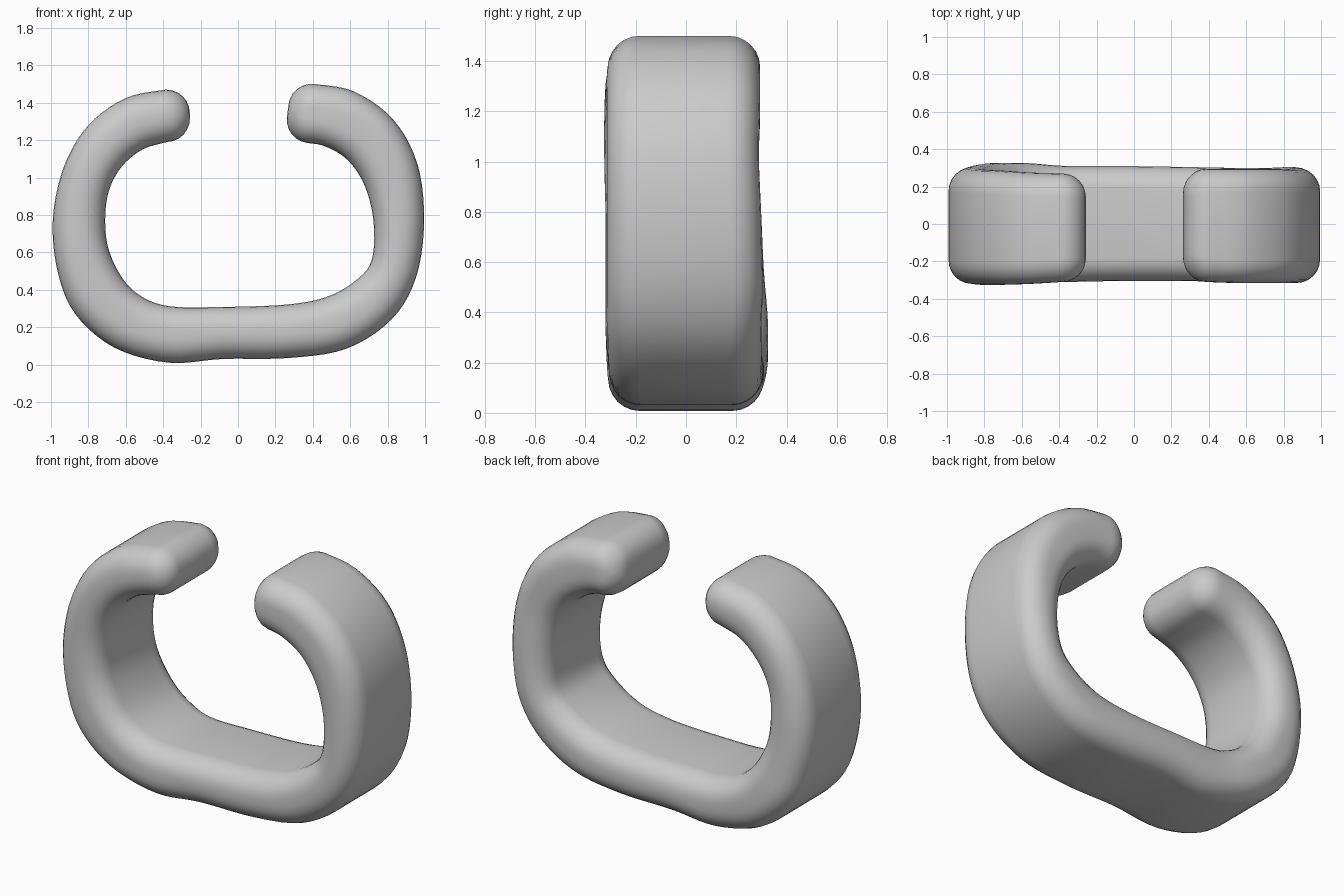
import bpy, bmesh, math
from mathutils import Vector

if "Cube" in bpy.data.objects:
    bpy.data.objects.remove(bpy.data.objects["Cube"])

# Stations along the band: outer x, outer z, inner x, inner z, front y, back y
STATIONS = [
    (-0.385, 1.47, -0.38, 1.19, -0.31, 0.27),
    (-0.60, 1.425, -0.51, 1.15, -0.32, 0.275),
    (-0.80, 1.28, -0.62, 1.06, -0.325, 0.285),
    (-0.93, 1.06, -0.69, 0.93, -0.325, 0.29),
    (-0.99, 0.78, -0.71, 0.77, -0.32, 0.30),
    (-0.965, 0.50, -0.69, 0.61, -0.32, 0.31),
    (-0.87, 0.27, -0.61, 0.45, -0.32, 0.325),
    (-0.66, 0.09, -0.50, 0.355, -0.315, 0.325),
    (-0.37, 0.01, -0.35, 0.31, -0.31, 0.31),
    (-0.08, 0.03, -0.08, 0.308, -0.305, 0.31),
    (0.27, 0.035, 0.25, 0.32, -0.305, 0.305),
    (0.58, 0.085, 0.47, 0.36, -0.31, 0.30),
    (0.82, 0.24, 0.63, 0.45, -0.315, 0.30),
    (0.95, 0.46, 0.715, 0.56, -0.315, 0.305),
    (0.995, 0.76, 0.725, 0.76, -0.315, 0.30),
    (0.96, 1.07, 0.68, 0.95, -0.315, 0.29),
    (0.83, 1.31, 0.59, 1.09, -0.315, 0.295),
    (0.62, 1.46, 0.47, 1.165, -0.315, 0.295),
    (0.41, 1.50, 0.37, 1.185, -0.31, 0.295),
]
STEPS = 5      # rings per station
ROUND = 0.125  # edge rounding
CAP = 6        # rings per rounded tip


def spline(a, b, c, d, t):
    return [0.5 * (2 * q + (r - p) * t + (2 * p - 5 * q + 4 * r - s) * t * t
                   + (3 * q - p - 3 * r + s) * t ** 3)
            for p, q, r, s in zip(a, b, c, d)]


def section(st, inset=0.0, push=0.0, side=0):
    """Rounded-rectangle ring; inset and push shape the tips."""
    outer, inner = Vector((st[0], 0, st[1])), Vector((st[2], 0, st[3]))
    u = (outer - inner).normalized()
    along = Vector((u.z, 0, -u.x)) * side
    mid = (outer + inner) / 2 + along * push + Vector((0, (st[4] + st[5]) / 2, 0))
    h = (outer - inner).length / 2 - inset
    w = (st[5] - st[4]) / 2 - inset
    r = min(ROUND, h * 0.95)
    pts = []
    for k, (sx, sy) in enumerate(((1, 1), (-1, 1), (-1, -1), (1, -1))):
        for j in range(7):
            a = math.pi / 2 * (k + j / 6)
            pts.append(mid + Vector((0, sx * (w - r) + r * math.cos(a), 0))
                       + u * (sy * (h - r) + r * math.sin(a)))
    return pts


def tip(st, side):
    rings = []
    for i in range(1, CAP + 1):
        a = math.pi / 2 * i / CAP
        rings.append(section(st, ROUND * (1 - math.cos(a)), ROUND * math.sin(a), side))
    return rings


# Sweep the band, then add both rounded tips
rings = tip(STATIONS[0], 1)[::-1]
n = len(STATIONS)
for i in range(n - 1):
    a, d = STATIONS[max(i - 1, 0)], STATIONS[min(i + 2, n - 1)]
    for s in range(STEPS):
        rings.append(section(spline(a, STATIONS[i], STATIONS[i + 1], d, s / STEPS)))
rings.append(section(STATIONS[-1]))
rings += tip(STATIONS[-1], -1)

bm = bmesh.new()
loops = [[bm.verts.new(p) for p in ring] for ring in rings]
for lo, hi in zip(loops, loops[1:]):
    for j in range(len(lo)):
        k = (j + 1) % len(lo)
        bm.faces.new((lo[j], lo[k], hi[k], hi[j]))
bm.faces.new(loops[0])
bm.faces.new(loops[-1])
bmesh.ops.recalc_face_normals(bm, faces=bm.faces[:])

mesh = bpy.data.meshes.new("open_cuff_band")
bm.to_mesh(mesh)
bm.free()
band = bpy.data.objects.new("open_cuff_band", mesh)
bpy.context.collection.objects.link(band)
for f in mesh.polygons:
    f.use_smooth = True
